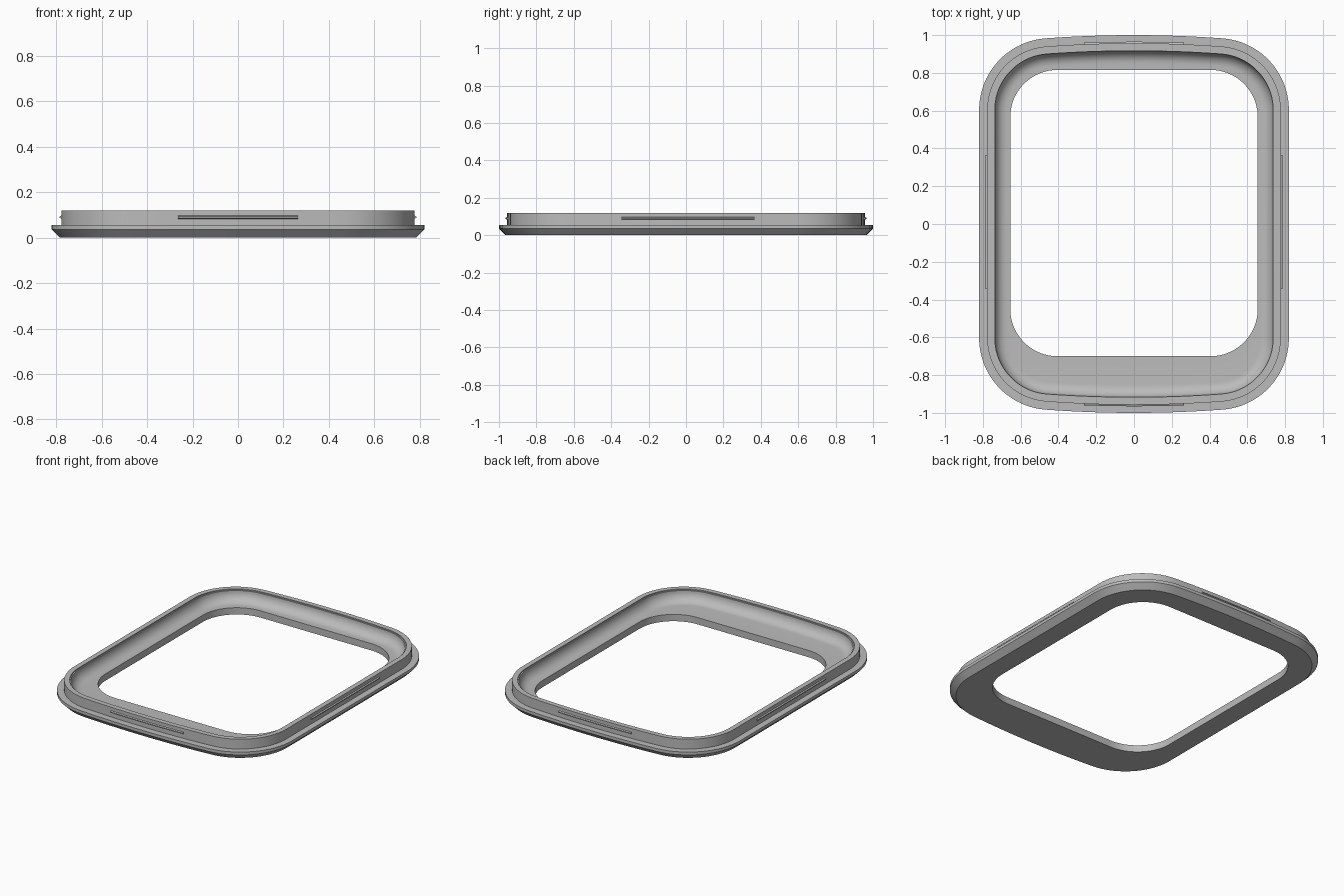
import bpy, bmesh, math

cube = bpy.data.objects.get("Cube")
if cube:
    bpy.data.objects.remove(cube)

grey = bpy.data.materials.new("mid grey")
grey.use_nodes = True
GREY = (0.5, 0.5, 0.5, 1)
grey.diffuse_color = GREY
grey.node_tree.nodes["Principled BSDF"].inputs["Base Color"].default_value = GREY

ARC, BOW = 20, 8      # steps per corner and per half bowed end
HW, HY, RAD, BOW_R = 0.82, 1.0, 0.38, 6.4


def outline(hw, hy, r, bow_r, cy=0.0):
    """Rounded rectangle whose short ends are shallow arcs tangent to the corners."""
    cx, base = hw - r, hy - bow_r
    lift = math.sqrt((bow_r - r) ** 2 - cx ** 2)
    end = math.atan2(lift, cx)
    quarter = [(cx + r * math.cos(end * i / ARC), base + lift + r * math.sin(end * i / ARC))
               for i in range(ARC + 1)]
    for i in range(1, BOW + 1):
        a = end + (math.pi / 2 - end) * i / BOW
        quarter.append((bow_r * math.cos(a), base + bow_r * math.sin(a)))
    half = quarter + [(-x, y) for x, y in quarter[-2::-1]]
    return [(x, y + cy) for x, y in half + [(-x, -y) for x, y in half]]


def inset(d):
    return outline(HW - d, HY - d, RAD - d, BOW_R - d)


def finish(name, bm):
    bmesh.ops.recalc_face_normals(bm, faces=bm.faces)
    mesh = bpy.data.meshes.new(name)
    bm.to_mesh(mesh)
    bm.free()
    mesh.materials.append(grey)
    obj = bpy.data.objects.new(name, mesh)
    bpy.context.collection.objects.link(obj)
    bpy.ops.object.select_all(action="DESELECT")
    obj.select_set(True)
    bpy.context.view_layer.objects.active = obj
    bpy.ops.object.shade_smooth_by_angle(angle=math.radians(30))
    return obj


def loft(name, rings, closed_rings):
    """Skin a closed chain of sections, each a list of points."""
    bm = bmesh.new()
    rows = [[bm.verts.new(p) for p in ring] for ring in rings]
    n = len(rows[0])
    pairs = list(zip(rows, rows[1:]))
    if closed_rings:
        pairs.append((rows[-1], rows[0]))
    else:
        bm.faces.new(rows[0])
        bm.faces.new(rows[-1])
    for a, b in pairs:
        for i in range(n):
            j = (i + 1) % n
            bm.faces.new((a[i], a[j], b[j], b[i]))
    return finish(name, bm)


# Frame: chamfered flange, upright wall, stepped lip and coved inner floor
FLOOR, COVE = 0.045, 0.065
section = [(0.036, 0), (0, 0.036), (0, 0.055), (0.043, 0.055), (0.043, 0.12),
           (0.076, 0.12), (0.076, 0.113), (0.083, 0.113)]
for i in range(9):
    a = math.pi / 2 * i / 8
    section.append((0.083 + COVE * (1 - math.cos(a)), FLOOR + COVE * (1 - math.sin(a))))
rings = [[(x, y, z) for x, y in inset(d)] for d, z in section]
opening = outline(0.655, 0.758, 0.25, 900, 0.058)
rings += [[(x, y, z) for x, y in opening] for z in (FLOOR, 0)]
loft("bezel_frame", rings, True)

# Snap ridges: slim wedges along each wall
WEDGE = [(-0.004, 0.081), (0.008, 0.087), (0.008, 0.093), (-0.004, 0.099)]
WALL = 0.043
for side, sign in (("left", 1), ("right", -1)):
    loft(side + "_snap_ridge",
         [[(sign * (HW - WALL + o), y, z) for o, z in WEDGE] for y in (-0.345, 0.365)], False)
for side, sign in (("back", 1), ("front", -1)):
    sections = []
    for i in range(13):
        x = -0.265 + 0.53 * i / 12
        y = HY - WALL - x * x / (2 * BOW_R)
        sections.append([(x, sign * (y + o), z) for o, z in WEDGE])
    loft(side + "_snap_ridge", sections, False)
